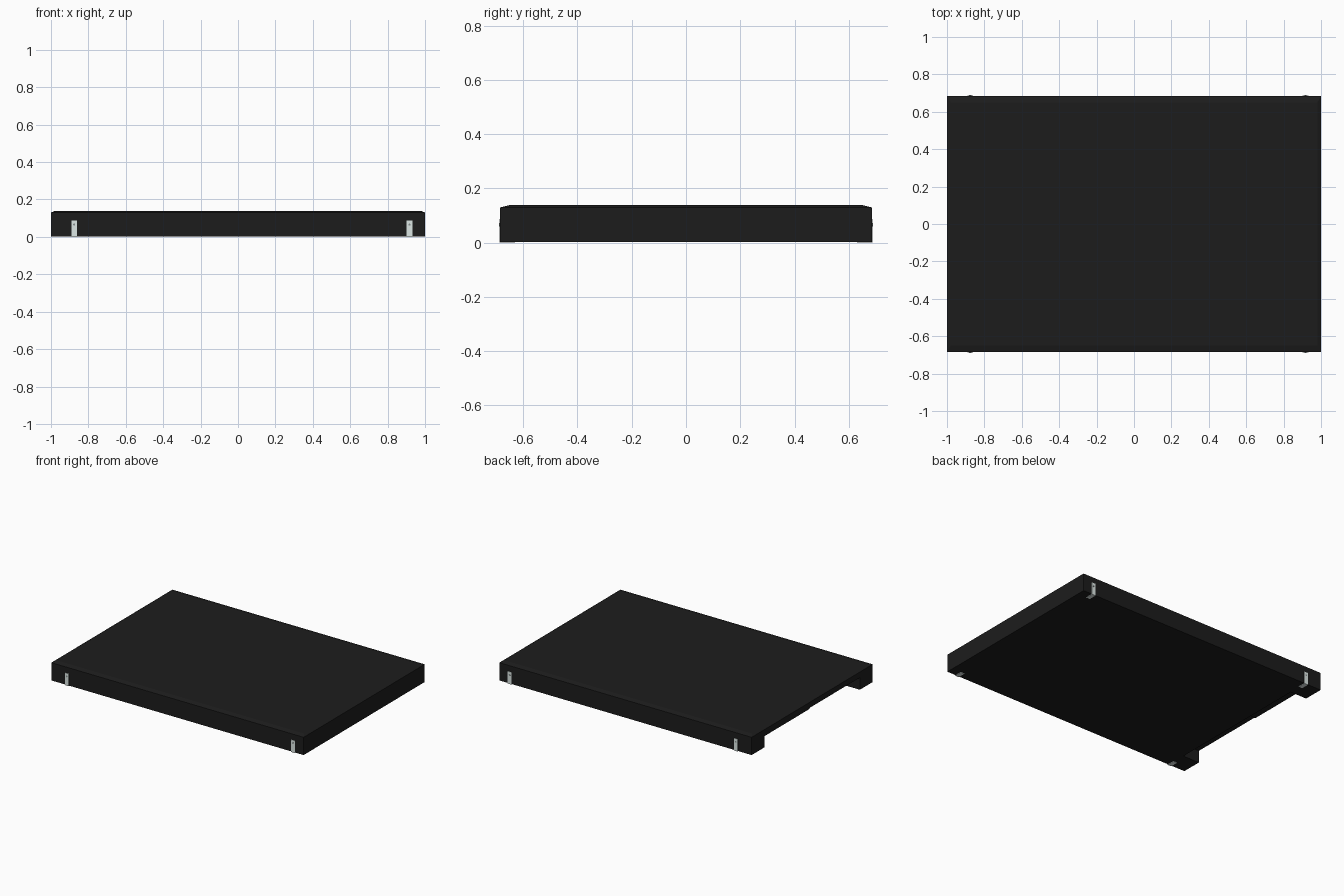
import bpy, bmesh, math
from mathutils import Matrix

if "Cube" in bpy.data.objects:
    bpy.data.objects.remove(bpy.data.objects["Cube"])


def material(name, colour):
    m = bpy.data.materials.new(name)
    m.diffuse_color = (*colour, 1)
    m.use_nodes = True
    m.node_tree.nodes["Principled BSDF"].inputs["Base Color"].default_value = m.diffuse_color
    return m


black = material("black_shell", (0.012, 0.012, 0.012))
steel = material("pale_steel", (0.72, 0.8, 0.78))
dark = material("screw_grey", (0.25, 0.28, 0.28))


def finish(bm, name, mat=None):
    bmesh.ops.recalc_face_normals(bm, faces=bm.faces)
    me = bpy.data.meshes.new(name)
    bm.to_mesh(me)
    bm.free()
    ob = bpy.data.objects.new(name, me)
    bpy.context.collection.objects.link(ob)
    if mat:
        me.materials.append(mat)
    return ob


def prism(name, yz, x0, x1, mat=None):
    """Extrude a y-z outline along x."""
    bm = bmesh.new()
    face = bm.faces.new([bm.verts.new((x0, y, z)) for y, z in yz])
    ext = bmesh.ops.extrude_face_region(bm, geom=[face])["geom"]
    bmesh.ops.translate(bm, vec=(x1 - x0, 0, 0),
                        verts=[v for v in ext if isinstance(v, bmesh.types.BMVert)])
    return finish(bm, name, mat)


HX, HY, BASE, SHOULDER, TOP = 1.0, 0.685, 0.003, 0.13, 0.139

# slab with a shallow chamfer around its top
bm = bmesh.new()
rings = []
for x, y, z in ((HX, HY, BASE), (HX, HY, SHOULDER), (HX - 0.02, HY - 0.035, TOP)):
    rings.append([bm.verts.new((sx * x, sy * y, z))
                  for sx, sy in ((-1, -1), (1, -1), (1, 1), (-1, 1))])
for lo, hi in zip(rings, rings[1:]):
    for i in range(4):
        j = (i + 1) % 4
        bm.faces.new((lo[i], lo[j], hi[j], hi[i]))
bm.faces.new(rings[0][::-1])
bm.faces.new(rings[-1])
slab = finish(bm, "slab_body", black)

# stepped recess along the left side, open to the underside
cutter = prism("side_recess_cutter",
               [(-0.54, -0.05), (0.54, -0.05), (0.54, 0.083), (0.03, 0.083),
                (0.03, 0.09), (-0.54, 0.09)], -1.1, -0.87)
cutter.hide_render = True
mod = slab.modifiers.new("side_recess", 'BOOLEAN')
mod.operation = 'DIFFERENCE'
mod.solver = 'EXACT'
mod.object = cutter
bpy.context.view_layer.objects.active = slab
bpy.ops.object.modifier_apply(modifier=mod.name)
bpy.data.objects.remove(cutter)

# L-shaped brackets wrapping from the front and back faces to the underside
T = 0.003
for side, s in (("front", -1), ("back", 1)):
    for end, x in (("left", -0.876), ("right", 0.917)):
        out = HY + T
        outline = [(s * out, 0), (s * out, 0.088), (s * HY, 0.088),
                   (s * HY, BASE), (s * (HY - 0.055), BASE), (s * (HY - 0.055), 0)]
        prism(f"{side}_{end}_bracket", outline, x - 0.015, x + 0.015, steel)
        # small screw head on the upright leg
        bm = bmesh.new()
        bmesh.ops.create_cone(bm, cap_ends=True, segments=12, radius1=0.006,
                              radius2=0.006, depth=0.002,
                              matrix=Matrix.Translation((x, s * out, 0.066))
                              @ Matrix.Rotation(math.pi / 2, 4, 'X'))
        finish(bm, f"{side}_{end}_screw", dark)
